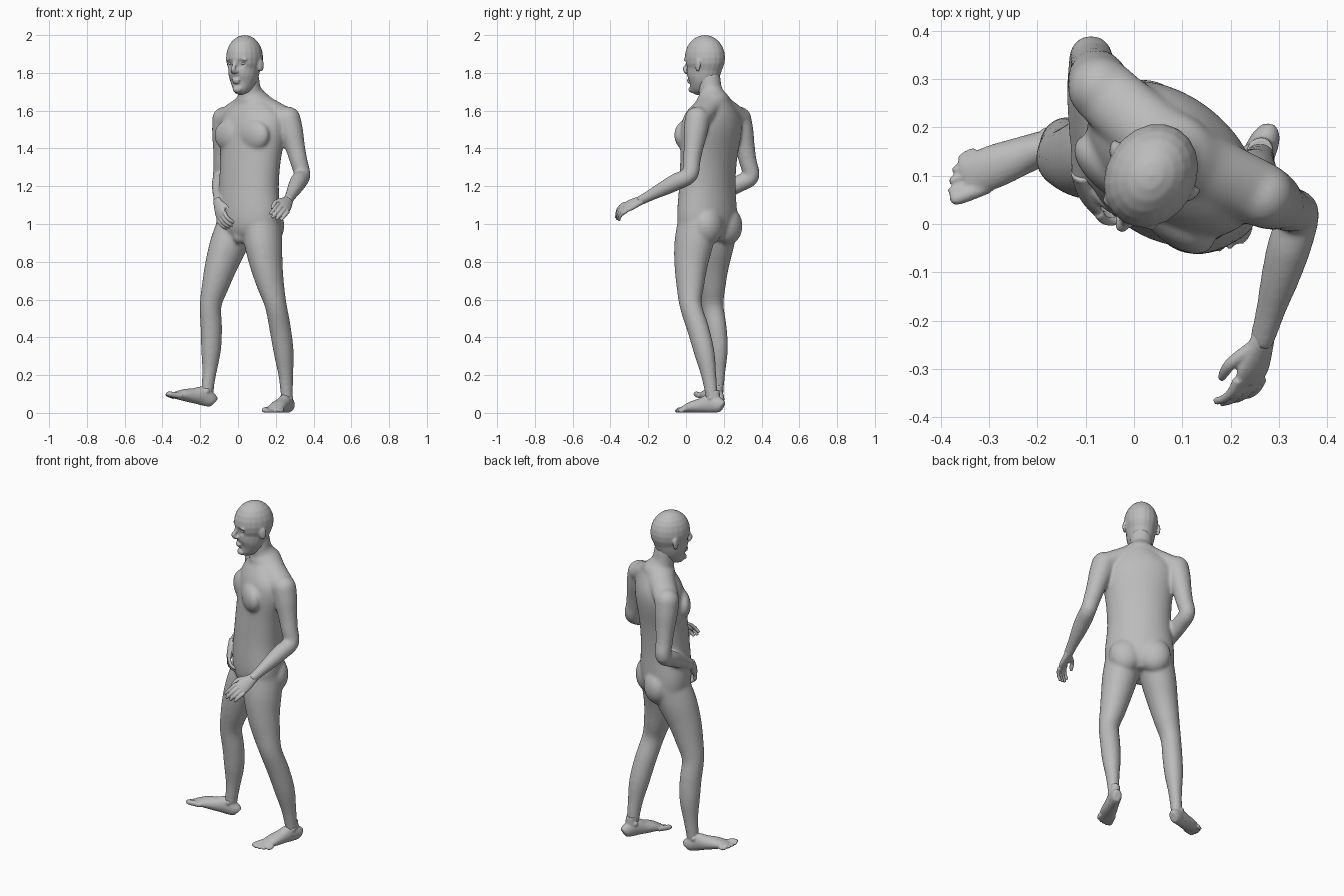
import bpy
import bmesh
import math
from mathutils import Vector, Matrix

default_cube = bpy.data.objects.get("Cube")
if default_cube:
    bpy.data.objects.remove(default_cube, do_unlink=True)

grey = (0.5, 0.5, 0.5, 1)
skin = bpy.data.materials.new("grey_skin")
skin.use_nodes = True
skin.diffuse_color = grey
skin.node_tree.nodes["Principled BSDF"].inputs["Base Color"].default_value = grey

UP = Vector((0, 0, 1))
AHEAD = Vector((0, 1, 0))                        # forward in local part space
FRONT = Vector((-.63, -.78, 0)).normalized()     # heading of the trunk
LEFT = UP.cross(FRONT)                           # towards the figure's left
IDENTITY = Matrix()
SIDES = (-1, 1)


def smooth_rows(rows, steps=4):
    """Cubic interpolation of section rows."""
    rows = [Vector(row) for row in rows]
    padded = [rows[0]] + rows + [rows[-1]]
    result = []
    for before, start, end, after in zip(padded, padded[1:], padded[2:], padded[3:]):
        ease_out = (end - before) / 2
        ease_in = (after - start) / 2
        for k in range(steps):
            t = k / steps
            blend = t * t * (3 - 2 * t)
            result.append(start.lerp(end, blend) + ease_out * t * (1 - t) ** 2
                          - ease_in * t * t * (1 - t))
    return result + [rows[-1]]


def loft(bm, rows, front=FRONT, matrix=IDENTITY, sides=20):
    """Closed tube through rows of (x, y, z, half width, half depth)."""
    rows = smooth_rows(rows)
    centres = [Vector(row[:3]) for row in rows]
    last = len(rows) - 1
    rings = []
    for i, row in enumerate(rows):
        tangent = (centres[min(i + 1, last)] - centres[max(i - 1, 0)]).normalized()
        deep = (front - tangent * front.dot(tangent)).normalized()
        wide = tangent.cross(deep)
        ring = []
        for k in range(sides):
            angle = math.tau * k / sides
            offset = wide * row[3] * math.cos(angle) + deep * row[4] * math.sin(angle)
            ring.append(bm.verts.new(matrix @ (centres[i] + offset)))
        rings.append(ring)
    for low, high in zip(rings, rings[1:]):
        for k in range(sides):
            following = (k + 1) % sides
            bm.faces.new((low[k], low[following], high[following], high[k]))
    bm.faces.new(rings[0][::-1])
    bm.faces.new(rings[-1])


def limb(bm, joints, radii, bow=0, deepness=1):
    """Two-segment tube with evenly spaced radii; bow pushes the first segment
    forward and the second one back."""
    start, middle, end = (Vector(joint) for joint in joints)
    rows = []
    for i, radius in enumerate(radii):
        t = 2 * i / (len(radii) - 1)
        centre = start.lerp(middle, t) if t < 1 else middle.lerp(end, t - 1)
        centre += FRONT * bow * math.sin(math.pi * t)
        rows.append((*centre, radius, radius * deepness))
    loft(bm, rows)


def ball(bm, centre, radii, matrix=IDENTITY, turn=IDENTITY):
    place = matrix @ Matrix.Translation(centre) @ turn @ Matrix.Diagonal((*radii, 1))
    bmesh.ops.create_uvsphere(bm, u_segments=20, v_segments=12, radius=1, matrix=place)


def fuse(name, bm, voxel, rounds):
    """Blend overlapping volumes into one continuous skin."""
    bmesh.ops.recalc_face_normals(bm, faces=bm.faces)
    mesh = bpy.data.meshes.new(name)
    bm.to_mesh(mesh)
    bm.free()
    obj = bpy.data.objects.new(name, mesh)
    bpy.context.collection.objects.link(obj)
    remesh = obj.modifiers.new("blend", "REMESH")
    remesh.mode = "VOXEL"
    remesh.voxel_size = voxel
    relax = obj.modifiers.new("relax", "SMOOTH")
    relax.factor = 0.5
    relax.iterations = rounds
    graph = bpy.context.evaluated_depsgraph_get()
    obj.data = bpy.data.meshes.new_from_object(obj.evaluated_get(graph))
    obj.modifiers.clear()
    obj.data.materials.clear()
    obj.data.materials.append(skin)
    obj.data.shade_smooth()
    return obj


def hand(name, wrist, along, back, thumb, curl):
    """Palm, bent fingers and thumb; thumb is the sign of its side."""
    bm = bmesh.new()
    y_axis = Vector(along).normalized()
    x_axis = y_axis.cross(Vector(back)).normalized()
    matrix = Matrix((x_axis, y_axis, x_axis.cross(y_axis))).transposed().to_4x4()
    matrix.translation = wrist
    palm = ((-.03, .025, .02), (.05, .04, .018), (.09, .035, .01))
    loft(bm, [(0, y, 0, width, depth) for y, width, depth in palm], UP, matrix)
    # Each finger is a chain of phalanges that bends further at every joint
    for finger, length in enumerate((.03, .033, .03, .025)):
        point = Vector((thumb * (.033 - .022 * finger), .08, 0))
        rows = []
        for joint in range(4):
            radius = .011 - .001 * joint
            rows.append((*point, radius, radius))
            bend = curl * (joint + .5)
            point += Vector((0, math.cos(bend), -math.sin(bend))) * length
        loft(bm, rows, UP, matrix, 10)
    thumb_path = ((.02, .01, .015), (.045, .05, .013), (.045, .08, .011), (.04, .1, .007))
    loft(bm, [(thumb * x, y, -.4 * y, radius, radius) for x, y, radius in thumb_path],
         UP, matrix, 10)
    fuse(name, bm, .004, 2)


def foot(name, heel, yaw, pitch, inner):
    """Flat-soled foot running forward from the heel; inner is the big toe side."""
    bm = bmesh.new()
    matrix = (Matrix.Translation(heel) @ Matrix.Rotation(math.radians(yaw), 4, "Z")
              @ Matrix.Rotation(math.radians(pitch), 4, "X"))
    sections = ((0, .02, .03), (.02, .03, .04), (.07, .035, .05),
                (.12, .04, .04), (.18, .045, .03), (.24, .04, .013))
    loft(bm, [(0, y, depth, width, depth) for y, width, depth in sections], UP, matrix)
    for toe in range(5):
        x = inner * (.034 - .019 * toe)
        radius = .01 if toe else .015
        tip = .285 - .003 * toe * toe
        loft(bm, [(x, .2, .02, radius, radius), (x, tip - .02, radius, radius, radius),
                  (x, tip, radius, radius / 2, radius / 2)], UP, matrix, 10)
    # Shin stump and ankle bones
    loft(bm, [(0, .05, .06, .03, .035), (0, .05, .12, .027, .032)], AHEAD, matrix)
    for side in SIDES:
        ball(bm, (side * .026, .06, .08), (.012, .015, .015), matrix)
    fuse(name, bm, .005, 3)


# Trunk, following a gently arched spine
body = bmesh.new()
pelvis = Vector((.055, .115, .9))
chest = Vector((.09, .145, 1.6))
trunk_turn = Matrix.Rotation(math.radians(141), 4, "Z")


def spine(height):
    t = (height - pelvis.z) / (chest.z - pelvis.z)
    return pelvis.lerp(chest, t) + FRONT * .02 * math.sin(math.pi * t)


trunk = ((.91, .08, .08), (.96, .17, .12), (1.04, .19, .135), (1.2, .175, .13),
         (1.35, .18, .128), (1.5, .2, .13), (1.58, .18, .115), (1.65, .1, .08))
loft(body, [(*spine(z), width, depth) for z, width, depth in trunk], sides=32)
# Chest, buttocks and groin
for side in SIDES:
    ball(body, spine(1.47) + FRONT * .09 + LEFT * side * .08, (.1, .05, .085), turn=trunk_turn)
    ball(body, spine(.99) - FRONT * .075 + LEFT * side * .08, (.09, .07, .1), turn=trunk_turn)
ball(body, spine(.94) + FRONT * .075, (.04, .04, .045))

# Neck and shoulder yoke
left_shoulder, right_shoulder = (.265, .06, 1.555), (-.07, .28, 1.555)
neck_base = (.08, .145, 1.65)
limb(body, (neck_base, (.06, .13, 1.71), (.05, .12, 1.79)), (.085, .07, .062, .06, .06))
limb(body, (left_shoulder, neck_base, right_shoulder),
     (.055, .057, .06, .07, .06, .057, .055), deepness=1.25)

# Arms
left_wrist, right_wrist = (.262, -.25, 1.12), (-.105, .09, 1.105)
arm_radii = (.067, .063, .053, .047, .044, .046, .04, .031, .026)
for shoulder, elbow, wrist in ((left_shoulder, (.34, .02, 1.26), left_wrist),
                               (right_shoulder, (-.09, .345, 1.25), right_wrist)):
    ball(body, shoulder, (.067, .067, .067))
    limb(body, (shoulder, elbow, wrist), arm_radii)

# Legs
leg_radii = (.1, .097, .084, .07, .056, .055, .051, .037, .03)
for hip, knee, ankle in (((.125, .06, 1), (.2, .025, .57), (.26, .14, .06)),
                         ((-.005, .17, 1), (-.145, .14, .57), (-.165, .165, .1))):
    limb(body, (hip, knee, ankle), leg_radii, bow=.02, deepness=1.1)
fuse("body", body, .007, 20)

# Hands and feet
hand("left_hand", left_wrist, (-.28, -.88, -.4), (.65, 0, .75), 1, .35)
hand("right_hand", right_wrist, (.2, -.6, -.78), (-.8, -.5, .15), -1, .5)
foot("left_foot", (.28, .193, 0), 156, 0, 1)
foot("right_foot", (-.135, .178, .025), 111, 13, -1)

# Head, built around eye level and facing ahead, then turned
head = bmesh.new()
ball(head, (0, 0, .03), (.093, .112, .12))
jaw = ((.06, -.16, .02, .02), (.05, -.14, .04, .04), (.03, -.11, .06, .07),
       (.015, -.07, .075, .09), (0, 0, .083, .1), (0, .04, .083, .1))
loft(head, [(0, *section) for section in jaw], AHEAD)
# Nose, lips and chin
nose = ((.1, .015, .01), (.11, -.01, .01), (.12, -.03, .014), (.105, -.05, .012))
loft(head, [(0, y, z, radius, radius) for y, z, radius in nose], AHEAD)
ball(head, (0, .094, -.088), (.025, .012, .007))
ball(head, (0, .09, -.1), (.022, .012, .007))
ball(head, (0, .078, -.138), (.026, .018, .018))
# Nostrils, brows and ears
for side in SIDES:
    ball(head, (side * .012, .107, -.043), (.009, .011, .008))
    ball(head, (side * .035, .087, .02), (.03, .016, .01))
    ball(head, (side * .094, -.01, -.01), (.009, .02, .034),
         turn=Matrix.Rotation(side * .35, 4, "Z"))
head_object = fuse("head", head, .005, 5)

# Eye sockets pressed into the face
socket, reach = Vector((.035, .095, 0)), .028
for vertex in head_object.data.vertices:
    spot = Vector((abs(vertex.co.x), vertex.co.y, vertex.co.z))
    closeness = 1 - (spot - socket).length / reach
    if closeness > 0:
        vertex.co.y -= .01 * math.sin(closeness * math.pi / 2)

# Eyes
eyes = bmesh.new()
for side in SIDES:
    ball(eyes, (side * socket.x, .078, 0), (.016, .013, .009))
eyes_object = fuse("eyes", eyes, .002, 1)
head_pose = Matrix.Translation((.035, .1, 1.85)) @ Matrix.Rotation(math.radians(150), 4, "Z")
for part in (head_object, eyes_object):
    part.data.transform(head_pose)
